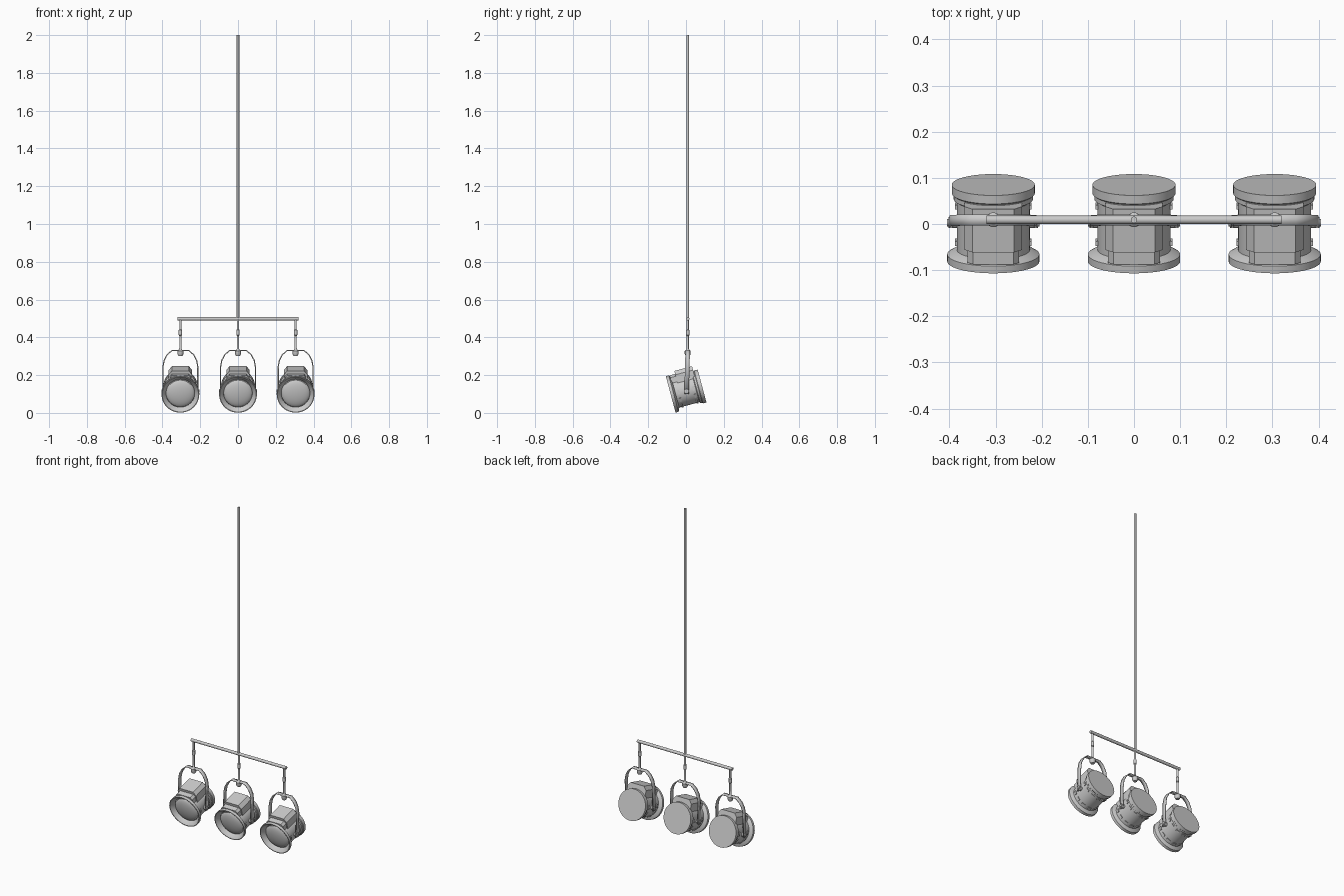
import bpy, bmesh, math
from mathutils import Matrix, Vector

if "Cube" in bpy.data.objects:
    bpy.data.objects.remove(bpy.data.objects["Cube"])

TILT = math.radians(15)
BODY = Matrix.Translation((0.002, 0.0, 0.0)).to_4x4()
BODY = Matrix.Translation((0, 0.002, 0.12)) @ Matrix.Rotation(TILT, 4, 'X')
YB = 0.009          # depth of the hanging hardware
SPACING = 0.305


def finish(name, bm, matrix=Matrix()):
    bmesh.ops.remove_doubles(bm, verts=bm.verts, dist=1e-6)
    bmesh.ops.recalc_face_normals(bm, faces=bm.faces)
    me = bpy.data.meshes.new(name)
    bm.to_mesh(me)
    bm.free()
    me.transform(matrix)
    ob = bpy.data.objects.new(name, me)
    bpy.context.collection.objects.link(ob)
    bpy.ops.object.select_all(action='DESELECT')
    ob.select_set(True)
    bpy.context.view_layer.objects.active = ob
    bpy.ops.object.shade_smooth_by_angle(angle=math.radians(35))
    return ob


def lathe(name, profile, axis='Z', steps=40, matrix=Matrix()):
    """Revolve (radius, position) points around the given axis."""
    bm = bmesh.new()
    vs = [bm.verts.new((r, 0, h)) for r, h in profile]
    es = [bm.edges.new(p) for p in zip(vs, vs[1:])]
    bmesh.ops.spin(bm, geom=vs + es, cent=(0, 0, 0), axis=(0, 0, 1),
                   angle=math.tau, steps=steps)
    turn = {'Z': Matrix(), 'Y': Matrix.Rotation(-math.pi / 2, 4, 'X'),
            'X': Matrix.Rotation(math.pi / 2, 4, 'Y')}[axis]
    return finish(name, bm, matrix @ turn)


def prism(name, outline, y0, y1, matrix=Matrix()):
    """Extrude an (x, z) outline along y."""
    bm = bmesh.new()
    f = bm.faces.new([bm.verts.new((x, y0, z)) for x, z in outline])
    top = bmesh.ops.extrude_face_region(bm, geom=[f])['geom']
    bmesh.ops.translate(bm, vec=(0, y1 - y0, 0),
                        verts=[v for v in top if isinstance(v, bmesh.types.BMVert)])
    return finish(name, bm, matrix)


def mirrored(half):
    return half + [(-x, z) for x, z in reversed(half)]


lamp = []

# Can body: front flange with funnel, barrel, rear rim and flat back
lamp.append(lathe('lamp_can', [
    (0.076, -0.062), (0.080, -0.070), (0.096, -0.086), (0.100, -0.086),
    (0.100, -0.070), (0.090, -0.064), (0.079, -0.060), (0.079, 0.050),
    (0.086, 0.054), (0.086, 0.064), (0.090, 0.067), (0.090, 0.086), (0, 0.086)],
    'Y', 48, BODY))

# Domed lens
lens = [(0.076 * math.sin(a), -0.060 - 0.022 * math.cos(a))
        for a in [i * math.pi / 16 for i in range(9)]]
lamp.append(lathe('lens', lens, 'Y', 48, BODY))

# Housing on top with chamfered shoulders, and the lower lip ahead of it
lamp.append(prism('top_housing', mirrored(
    [(0.062, 0.045), (0.062, 0.094), (0.045, 0.115)]), -0.035, 0.062, BODY))
lamp.append(prism('housing_lip', mirrored(
    [(0.056, 0.050), (0.056, 0.086), (0.044, 0.099)]), -0.066, -0.035, BODY))

# Vent tabs around the barrel
bm = bmesh.new()
for y in (-0.043, 0.038):
    for deg in (-150, -120, -90, -60, -30, 0, 180):
        m = (Matrix.Rotation(-math.radians(deg), 4, 'Y')
             @ Matrix.Translation((0.079, y, 0))
             @ Matrix.Diagonal((0.008, 0.010, 0.022, 1)))
        bmesh.ops.create_cube(bm, size=1, matrix=m)
lamp.append(finish('vent_tabs', bm, BODY))

# Yoke strap bent over the can
half = [(0.092, 0.100), (0.092, 0.245), (0.086, 0.278), (0.070, 0.308), (0.045, 0.330)]
bm = bmesh.new()
rows = []
for x, z in mirrored(half):
    y = 0.003 + (YB - 0.003) * (z - 0.1) / 0.23
    rows.append([bm.verts.new((x, y + s * 0.012, z)) for s in (-1, 1)])
for a, b in zip(rows, rows[1:]):
    bm.faces.new((a[0], a[1], b[1], b[0]))
yoke = finish('yoke', bm)
sol = yoke.modifiers.new('thickness', 'SOLIDIFY')
sol.thickness, sol.offset = 0.006, 0
lamp.append(yoke)

# Pivot bolts on both sides
for side in (-1, 1):
    lamp.append(lathe('pivot_bolt', [
        (0, 0.074 * side), (0.012, 0.074 * side), (0.012, 0.097 * side),
        (0.008, 0.097 * side), (0.008, 0.100 * side), (0, 0.100 * side)],
        'X', 16, Matrix.Translation((0, 0.003, 0.115))))

# Hanging stem with collar, and the knob that clamps the yoke
lamp.append(lathe('stem', [
    (0, 0.302), (0.011, 0.302), (0.016, 0.312), (0.016, 0.328), (0.009, 0.334),
    (0.006, 0.340), (0.006, 0.408), (0.009, 0.412), (0.009, 0.438),
    (0.006, 0.442), (0.006, 0.498), (0, 0.498)],
    'Z', 20, Matrix.Translation((0, YB, 0))))

# Repeat the lamp to the left and right
for ob in lamp:
    for side in (-1, 1):
        dup = ob.copy()
        dup.location.x = side * SPACING
        bpy.context.collection.objects.link(dup)

# Crossbar and ceiling pole
lathe('crossbar', [(0, -0.32), (0.009, -0.32), (0.009, 0.32), (0, 0.32)],
      'X', 20, Matrix.Translation((0, YB, 0.498)))
lathe('ceiling_pole', [(0, 0.49), (0.007, 0.49), (0.007, 2.0), (0, 2.0)],
      'Z', 20, Matrix.Translation((0, YB, 0)))
